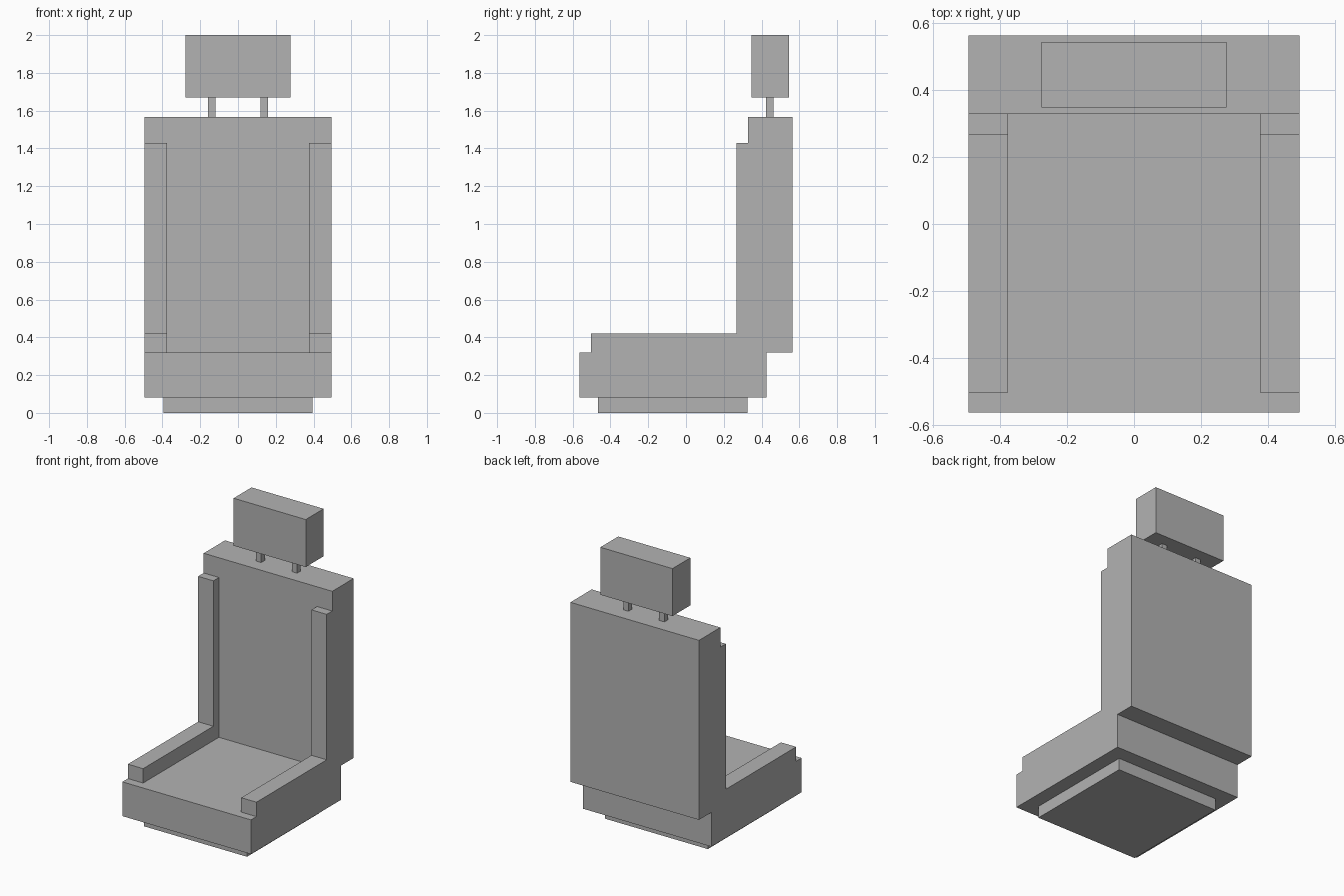
import bpy

cube = bpy.data.objects.get("Cube")
if cube:
    bpy.data.objects.remove(cube, do_unlink=True)

# Single grey finish
grey = bpy.data.materials.new("plain_grey")
grey.use_nodes = True
colour = (0.45, 0.45, 0.45, 1)
grey.diffuse_color = colour
grey.node_tree.nodes["Principled BSDF"].inputs["Base Color"].default_value = colour


def box(name, xs, ys, zs):
    """Box spanning the given (low, high) range on each axis."""
    spans = (xs, ys, zs)
    bpy.ops.mesh.primitive_cube_add(size=1, location=[(a + b) / 2 for a, b in spans])
    obj = bpy.context.object
    obj.name = name
    obj.scale = [b - a for a, b in spans]
    bpy.ops.object.transform_apply(location=False, rotation=False, scale=True)
    obj.data.materials.append(grey)
    return obj


half = 0.494      # half width of the seat
inner = 0.377     # inner edge of the bolsters
seat_top = 0.32
back_top = 1.567

# Plinth, cushion and backrest
box("base", (-0.395, 0.395), (-0.465, 0.325), (0, 0.082))
box("seat_cushion", (-half, half), (-0.563, 0.427), (0.082, seat_top))
box("backrest", (-half, half), (0.329, 0.563), (seat_top, back_top))
box("headrest", (-0.277, 0.277), (0.348, 0.544), (1.67, 2))

# Side bolsters and headrest posts, one of each per side
for side, s in (("left", 1), ("right", -1)):
    edge = sorted((s * inner, s * half))
    post = sorted((s * 0.118, s * 0.158))
    box(side + "_seat_bolster", edge, (-0.503, 0.329), (seat_top, 0.42))
    box(side + "_back_bolster", edge, (0.268, 0.329), (0.42, 1.43))
    box(side + "_headrest_post", post, (0.423, 0.463), (back_top, 1.67))
